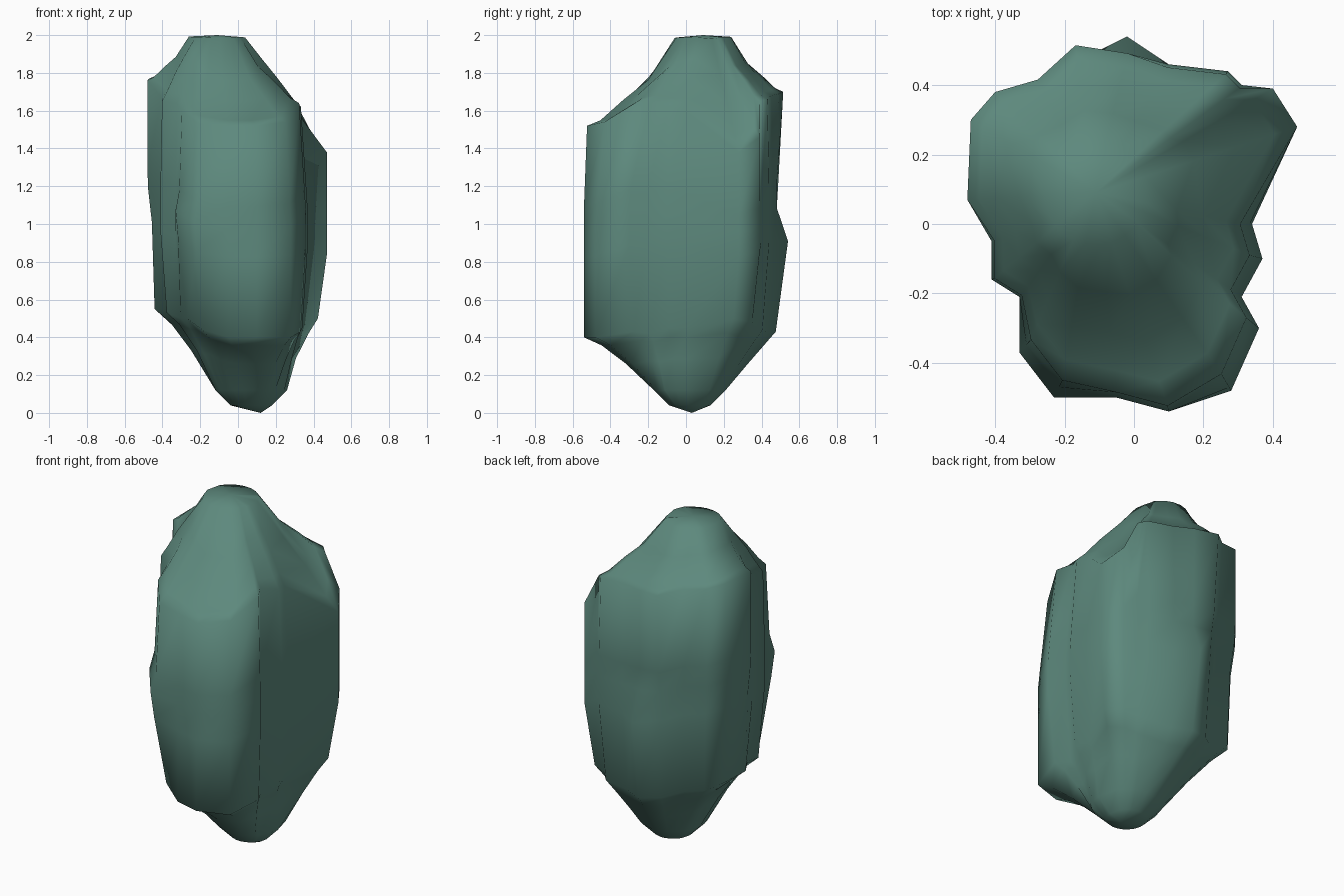
import bpy
import bmesh
from math import radians
from mathutils import Vector

cube = bpy.data.objects.get("Cube")
if cube:
    bpy.data.objects.remove(cube, do_unlink=True)

# How far each kind of flank stands out at the five HEIGHTS
HEIGHTS = (0, 0.38, 0.52, 0.62, 1)
FLANKS = {
    "plain": (0.92, 1, 1, 1, 0.98),
    "front": (1, 1, 1, 1, 0.97),
    "corner": (1, 1, 1, 0.98, 0.9),
    "right": (0.92, 1, 1, 0.98, 0.9),
    "lobe": (0.9, 1, 1, 1, 1),
    "left": (0.92, 0.95, 0.99, 1, 1),
    "nook": (0.82, 0.96, 1, 0.94, 0.9),
    "bulge": (0.88, 1, 0.89, 0.89, 0.91),
    "recess": (0.84, 0.89, 0.91, 0.94, 0.99),
}

# Lobed plan outline, anticlockwise: flank, x, y, underside start, shoulder
COLUMNS = [
    ("front", 0.10, -0.54, 0.40, 1.52), ("corner", 0.28, -0.48, 0.40, 1.54),
    ("right", 0.36, -0.30, 0.43, 1.64), ("right", 0.31, -0.21, 0.42, 1.65),
    ("right", 0.37, -0.10, 0.45, 1.62), ("right", 0.34, 0.0, 0.45, 1.6),
    ("lobe", 0.47, 0.28, 0.50, 1.38), ("lobe", 0.40, 0.39, 0.48, 1.46),
    ("plain", 0.31, 0.40, 0.46, 1.65), ("plain", 0.27, 0.44, 0.44, 1.66),
    ("plain", 0.10, 0.46, 0.43, 1.68), ("bulge", -0.02, 0.54, 0.43, 1.69),
    ("recess", -0.17, 0.52, 0.45, 1.70), ("recess", -0.28, 0.42, 0.48, 1.73),
    ("left", -0.40, 0.38, 0.52, 1.75), ("left", -0.47, 0.30, 0.55, 1.77),
    ("left", -0.48, 0.07, 0.55, 1.76), ("plain", -0.41, -0.05, 0.55, 1.67),
    ("plain", -0.41, -0.16, 0.53, 1.65), ("plain", -0.33, -0.21, 0.50, 1.64),
    ("nook", -0.33, -0.37, 0.50, 1.60), ("nook", -0.23, -0.50, 0.44, 1.53),
    ("front", -0.05, -0.50, 0.40, 1.52),
]
BASE = Vector((0.07, 0.02))
CROWN = Vector((-0.11, 0.09))


def column_points(kind, x, y, low, high):
    """One vertical line of the rock, from the underside to the crown."""
    plan = Vector((x, y))
    scales = FLANKS[kind]
    points = []
    # Rounded base, then an underside that is straighter at the back
    outward = (plan - BASE).normalized()
    foot = BASE + outward * 0.11
    points.append((foot.x, foot.y, 0.04))
    foot = BASE + outward * 0.19
    ledge = 0.1 * (1 - max(0, outward.y))
    for spread, rise in ((0, 0), (0.4, 0.4 + ledge), (0.75, 0.75 + ledge)):
        p = foot.lerp(plan * scales[0], spread)
        points.append((p.x, p.y, 0.12 + (low - 0.12) * rise))
    # Upright flank
    for t, scale in zip(HEIGHTS, scales):
        p = plan * scale
        points.append((p.x, p.y, low + (high - low) * t))
    # Dome, fuller towards the left side and the front right corner
    outward = (plan - CROWN).normalized()
    rim = CROWN + outward * 0.15
    full = max(0, outward.x - abs(outward.y), 1.2 * min(-outward.x, -outward.y))
    dome = ((0.85, 0.06 + 0.12 * full), (0.6, 0.28 + 0.2 * full),
            (0.32, 0.5 + 0.25 * full), (0, 0.97))
    for spread, rise in dome:
        p = rim.lerp(plan * scales[-1], spread)
        points.append((p.x, p.y, high + (2 - high) * rise))
    return points


# Loft neighbouring columns together and close both ends
bm = bmesh.new()
grid = [[bm.verts.new(p) for p in column_points(*c)] for c in COLUMNS]
bottom = bm.verts.new((0.12, 0.03, 0))
top = bm.verts.new((CROWN.x, CROWN.y, 2))
for i, column in enumerate(grid):
    following = grid[(i + 1) % len(grid)]
    bm.faces.new((bottom, following[0], column[0]))
    bm.faces.new((top, column[-1], following[-1]))
    for j in range(len(column) - 1):
        bm.faces.new((column[j], following[j], following[j + 1], column[j + 1]))
bmesh.ops.recalc_face_normals(bm, faces=bm.faces)

mesh = bpy.data.meshes.new("rock")
bm.to_mesh(mesh)
bm.free()
rock = bpy.data.objects.new("rock", mesh)
bpy.context.collection.objects.link(rock)

# Single muted green colour
green = bpy.data.materials.new("muted_green")
green.use_nodes = True
colour = (0.11, 0.25, 0.205, 1)
green.diffuse_color = colour
shader = next(n for n in green.node_tree.nodes if n.type == "BSDF_PRINCIPLED")
shader.inputs["Base Color"].default_value = colour
shader.inputs["Roughness"].default_value = 0.9
mesh.materials.append(green)

# Soft shading with only the hardest creases kept
bpy.ops.object.select_all(action="DESELECT")
rock.select_set(True)
bpy.context.view_layer.objects.active = rock
bpy.ops.object.shade_smooth_by_angle(angle=radians(70))
